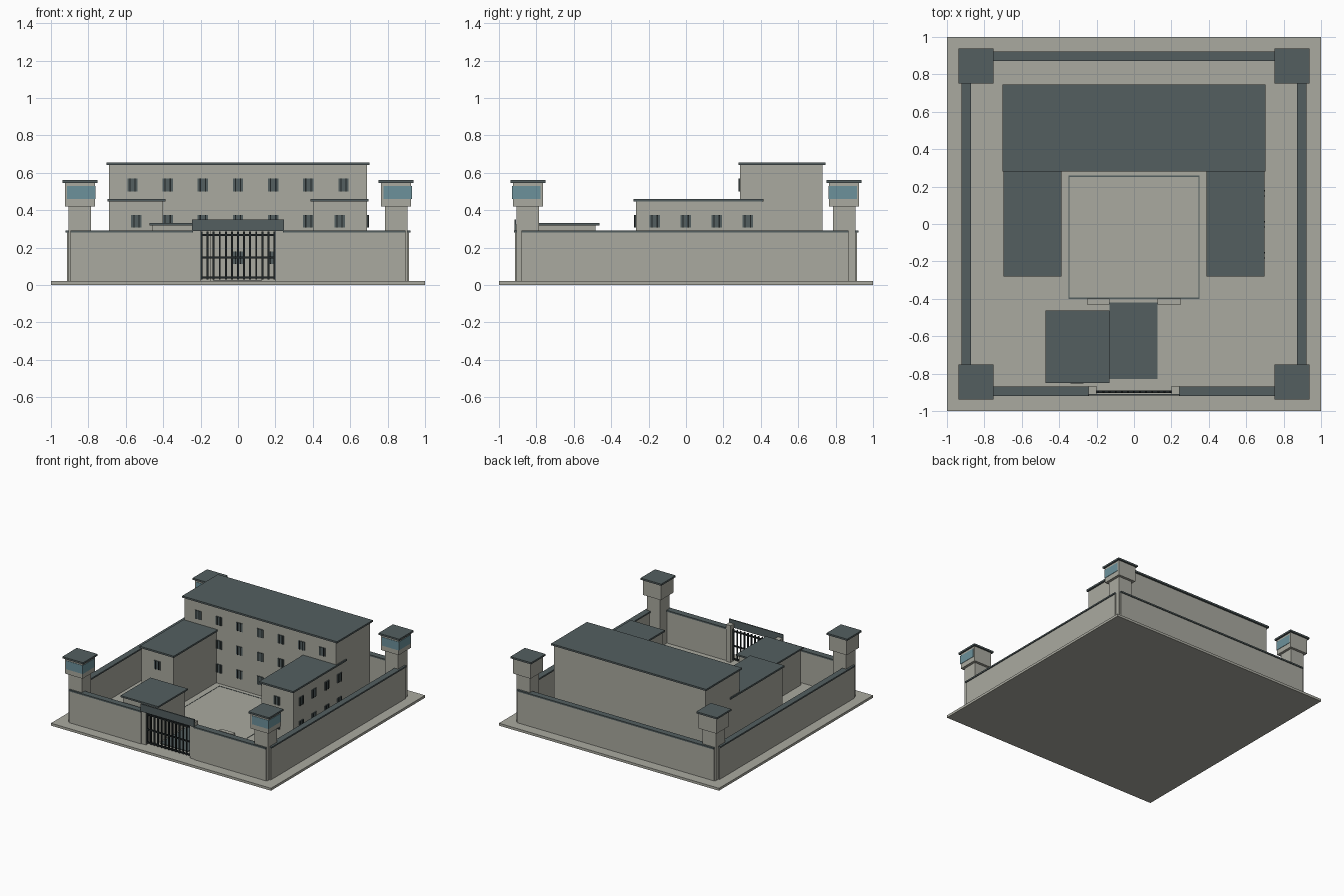
import bpy
import bmesh
from mathutils import Matrix, Vector

if "Cube" in bpy.data.objects:
    bpy.data.objects.remove(bpy.data.objects["Cube"], do_unlink=True)


def material(name, rgb):
    m = bpy.data.materials.new(name)
    m.use_nodes = True
    colour = (*rgb, 1)
    m.diffuse_color = colour
    m.node_tree.nodes["Principled BSDF"].inputs["Base Color"].default_value = colour
    return m


CONCRETE = material("concrete", (0.40, 0.40, 0.35))
SLATE = material("slate", (0.087, 0.114, 0.117))
GLASS = material("blue_glass", (0.15, 0.285, 0.33))
IRON = material("dark_iron", (0.015, 0.02, 0.021))


def boxes(name, mat, ranges):
    """One object made of boxes, each given as (x range, y range, z range)."""
    bm = bmesh.new()
    for spans in ranges:
        size = Vector([abs(b - a) for a, b in spans])
        mid = Vector([(a + b) / 2 for a, b in spans])
        bmesh.ops.create_cube(bm, size=1, matrix=Matrix.Translation(mid) @ Matrix.Diagonal(size).to_4x4())
    mesh = bpy.data.meshes.new(name)
    bm.to_mesh(mesh)
    bm.free()
    mesh.materials.append(mat)
    obj = bpy.data.objects.new(name, mesh)
    bpy.context.collection.objects.link(obj)
    return obj


def around(c, half):
    return (c - half, c + half)


G = 0.02                      # top of the ground slab
WALL_TOP, CAP_TOP = 0.28, 0.292
T = 0.845                     # watchtower centre offset

# Ground slab and entrance road
boxes("ground_slab", CONCRETE, [((-1, 1), (-1, 1), (0, G))])
boxes("entrance_road", SLATE, [((-0.13, 0.125), (-0.83, -0.42), (G, 0.025))])

# Courtyard outline and low benches
lines = [((-0.35, 0.35), around(y, 0.003), (G, 0.022)) for y in (0.255, -0.397)]
lines += [(around(x, 0.002), (-0.394, 0.252), (G, 0.022)) for x in (-0.348, 0.348)]
boxes("court_lines", SLATE, lines)
boxes("benches", CONCRETE, [((-0.25, -0.13), (-0.43, -0.397), (G, 0.045)),
                            ((0.125, 0.25), (-0.43, -0.397), (G, 0.045))])

# Perimeter walls with dark caps
for name, s in (("right", -1), ("left", 1)):
    boxes(name + "_wall", CONCRETE, [((s * 0.88, s * 0.915), (-0.88, 0.87), (G, WALL_TOP))])
    boxes(name + "_wall_cap", SLATE, [((s * 0.872, s * 0.922), (-0.88, 0.87), (WALL_TOP, CAP_TOP))])
    boxes("front_wall_" + name, CONCRETE, [((s * 0.24, s * 0.895), (-0.915, -0.875), (G, WALL_TOP))])
    boxes("front_wall_cap_" + name, SLATE, [((s * 0.24, s * 0.895), (-0.92, -0.868), (WALL_TOP, CAP_TOP))])
    boxes("gate_post_" + name, CONCRETE, [((s * 0.20, s * 0.242), (-0.908, -0.865), (G, 0.322))])
boxes("back_wall", CONCRETE, [((-0.895, 0.895), (0.88, 0.915), (G, WALL_TOP))])
boxes("back_wall_cap", SLATE, [((-0.895, 0.895), (0.872, 0.922), (WALL_TOP, CAP_TOP))])

# Barred gate with header plate
bars = [(around(-0.195 + i * 0.0325, 0.005), around(-0.897, 0.005), (0.03, 0.285)) for i in range(13)]
bars += [((-0.2, 0.2), around(-0.897, 0.006), around(z, 0.005)) for z in (0.04, 0.147, 0.268)]
boxes("gate_bars", IRON, bars)
boxes("gate_header", SLATE, [((-0.245, 0.245), (-0.918, -0.908), (0.288, 0.35))])

# Watchtowers: shaft, cabin, offset glazing and roof
for sx, side in ((-1, "right"), (1, "left")):
    for sy, end in ((-1, "front"), (1, "back")):
        x, y = sx * T, sy * T
        tag = f"_{end}_{side}"
        boxes("tower_shaft" + tag, CONCRETE, [(around(x, 0.06), around(y, 0.06), (G, 0.42))])
        boxes("tower_cabin" + tag, CONCRETE, [(around(x, 0.081), around(y, 0.081), (0.42, 0.546))])
        boxes("tower_glass" + tag, GLASS, [(around(x + 0.008, 0.076), around(y - 0.008, 0.076), (0.46, 0.53))])
        boxes("tower_roof" + tag, SLATE, [(around(x, 0.094), around(y, 0.094), (0.546, 0.56))])

# Main block and two wings
boxes("main_block", CONCRETE, [((-0.689, 0.689), (0.29, 0.73), (G, 0.642))])
boxes("main_roof", SLATE, [((-0.704, 0.704), (0.28, 0.745), (0.642, 0.656))])
for name, s in (("right", -1), ("left", 1)):
    boxes(name + "_wing", CONCRETE, [((s * 0.4, s * 0.69), (-0.268, 0.405), (G, 0.445))])
    boxes(name + "_wing_roof", SLATE, [((s * 0.388, s * 0.698), (-0.28, 0.415), (0.445, 0.459))])

# Guardhouse beside the gate
boxes("guardhouse", CONCRETE, [((-0.456, -0.144), (-0.84, -0.483), (G, 0.318))])
boxes("guardhouse_roof", SLATE, [((-0.472, -0.132), (-0.85, -0.463), (0.318, 0.331))])
boxes("guardhouse_window", SLATE, [((-0.34, -0.27), (-0.854, -0.839), (0.13, 0.22))])

# Barred windows: panes face the front or the left side
panes, grilles = [], []


def window(along, face, z, side=False):
    sign = 1 if side else -1

    def add(target, c, half, out):
        depth = (face - sign * 0.005, face + sign * out)
        run = around(c, half)
        target.append((depth, run, around(z, 0.034)) if side else (run, depth, around(z, 0.034)))

    add(panes, along, 0.028, 0.006)
    for offset in (-0.014, 0.014):
        add(grilles, along + offset, 0.003, 0.01)


ROWS = (0.145, 0.34, 0.535)
for col in range(-3, 4):
    for z in ROWS:
        if abs(col) < 3 or z == ROWS[-1]:
            window(col * 0.188, 0.29, z)
for z in ROWS[:2]:
    for x in (-0.543, 0.543):
        window(x, -0.268, z)
    for i in range(4):
        window(-0.168 + i * 0.166, 0.69, z, side=True)
boxes("window_panes", SLATE, panes)
boxes("window_bars", IRON, grilles)
